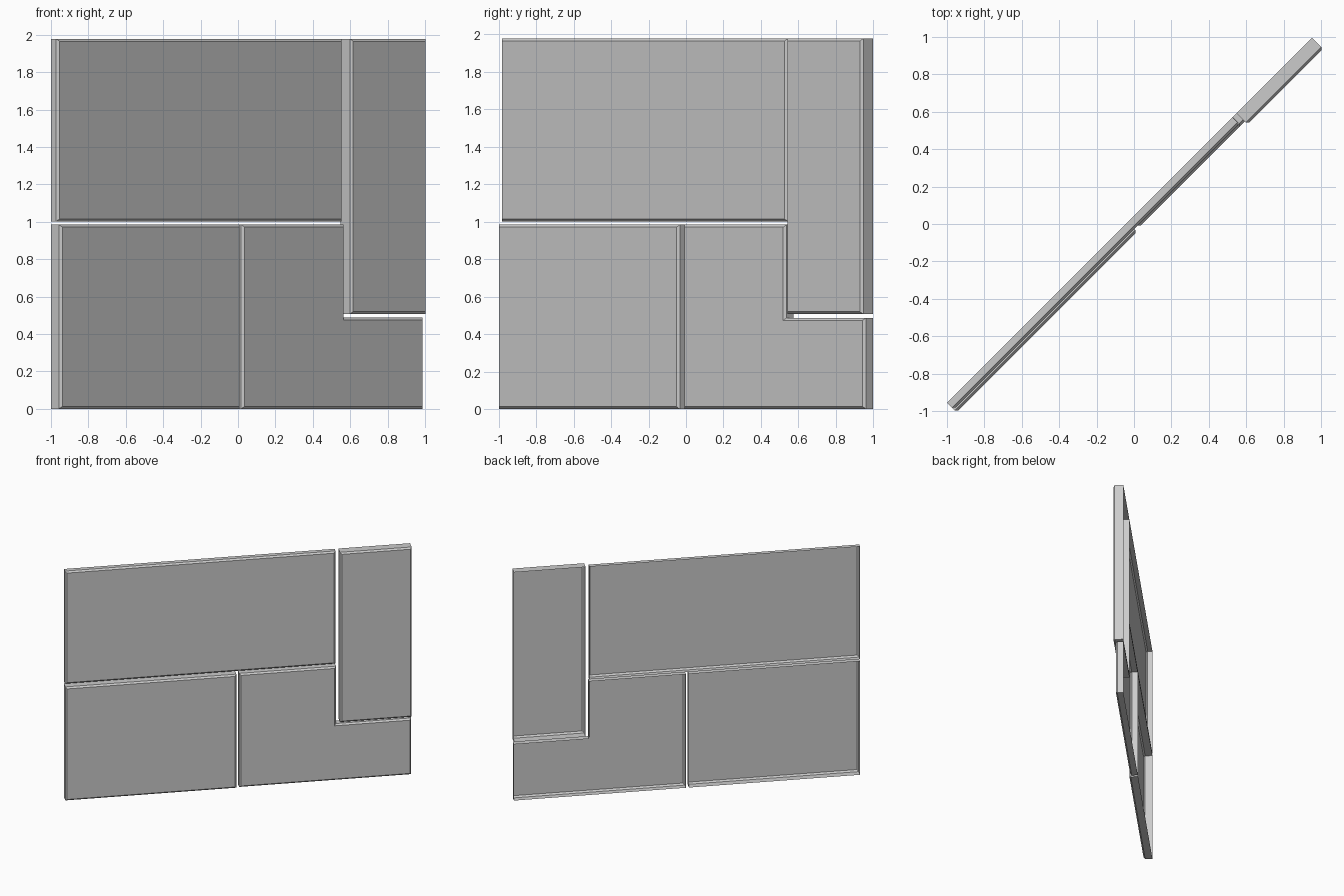
import bpy, bmesh
from mathutils import Vector

if "Cube" in bpy.data.objects:
    bpy.data.objects.remove(bpy.data.objects["Cube"])

U = Vector((1, 1, 0)).normalized()     # along the wall
N = Vector((1, -1, 0)).normalized()    # out of the wall front
Z = Vector((0, 0, 1))
BACK = -0.032
CHAMFER = 0.013


def inset(pts, d):
    """Mitred inward offset of a counter-clockwise right-angled outline."""
    out = []
    for i, p in enumerate(pts):
        a = (p - pts[i - 1]).normalized()
        b = (pts[(i + 1) % len(pts)] - p).normalized()
        out.append(p + d * (Vector((-a.y, a.x)) + Vector((-b.y, b.x))))
    return out


def panel(name, outline, front):
    """Open-backed shell: side walls, chamfered rim and flat front."""
    pts = [Vector(p) for p in outline]
    rings = [(pts, BACK), (pts, front - CHAMFER), (inset(pts, CHAMFER), front)]
    bm = bmesh.new()
    loops = [[bm.verts.new(U * p.x + Z * p.y + N * n) for p in ring] for ring, n in rings]
    for lo, hi in zip(loops, loops[1:]):
        for i in range(len(lo)):
            j = (i + 1) % len(lo)
            bm.faces.new((lo[i], lo[j], hi[j], hi[i]))
    bm.faces.new(loops[-1])
    mesh = bpy.data.meshes.new(name)
    bm.to_mesh(mesh)
    bm.free()
    obj = bpy.data.objects.new(name, mesh)
    bpy.context.collection.objects.link(obj)


def rect(u0, u1, z0, z1):
    return [(u0, z0), (u1, z0), (u1, z1), (u0, z1)]


L, R, TOP = -1.382, 1.378, 1.978

# Four wall panels at slightly different depths
panel("upper_panel", rect(L, 0.776, 1.002, TOP), 0.020)
panel("lower_left_panel", rect(L, -0.018, 0, 0.984), 0.041)
panel("tall_panel", rect(0.806, R, 0.507, TOP), 0.052)
panel("lower_right_panel",
      [(0.006, 0), (R, 0), (R, 0.487), (0.778, 0.487), (0.778, 0.984), (0.006, 0.984)], 0.031)
